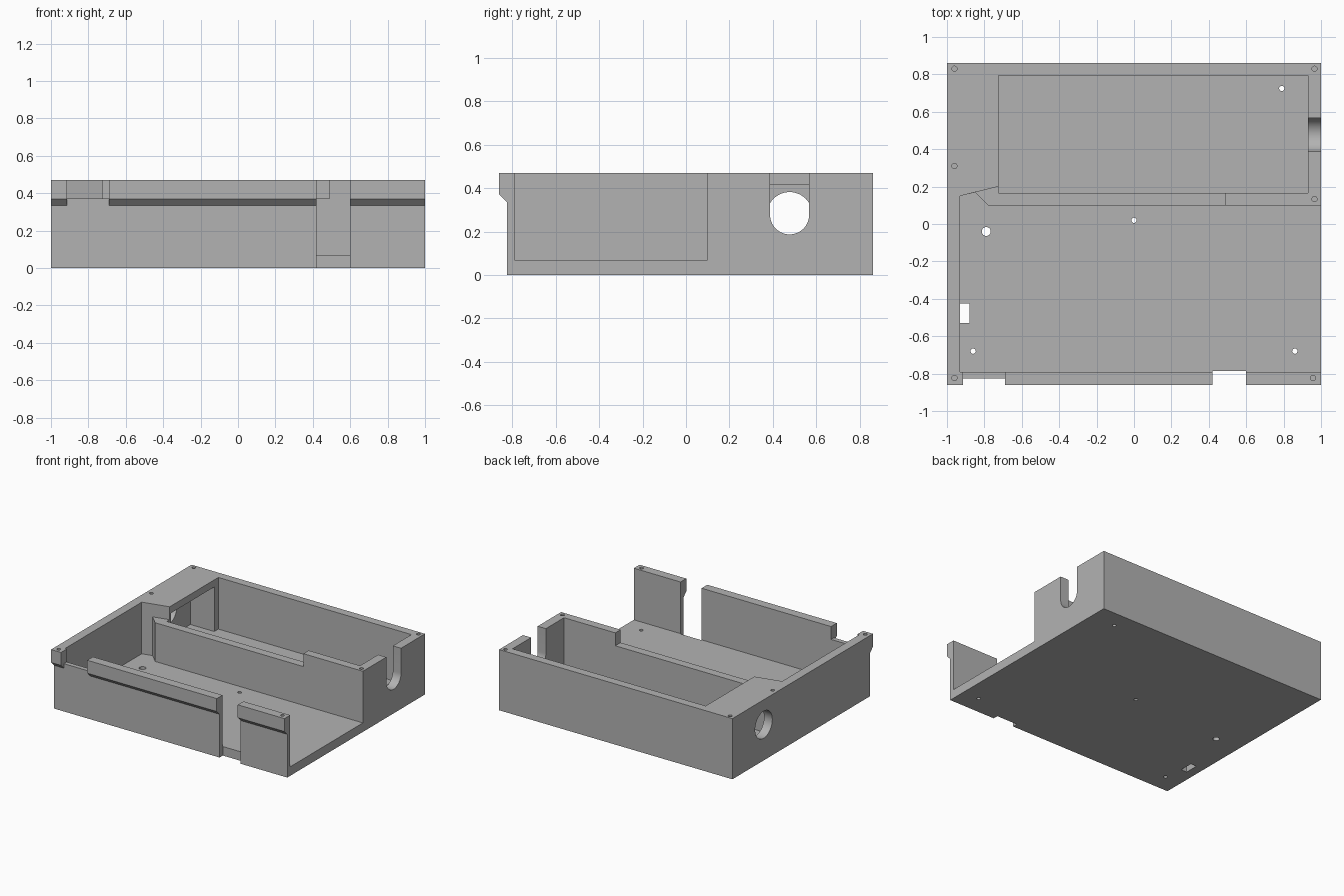
import bpy, bmesh, math
from mathutils import Vector

cube = bpy.data.objects.get("Cube")
if cube:
    bpy.data.objects.remove(cube, do_unlink=True)

grey = bpy.data.materials.new("plain grey")
grey.use_nodes = True
grey.diffuse_color = (0.45, 0.45, 0.45, 1)
grey.node_tree.nodes["Principled BSDF"].inputs["Base Color"].default_value = grey.diffuse_color

TOP, FLOOR, LEDGE = 0.47, 0.07, 0.37
OVER = 0.6      # height safely above the rim


def prism(name, outline, lo, hi, axis="z"):
    """Extrude a flat outline: (x, y) along z, or (y, z) along x."""
    bm = bmesh.new()
    place = (lambda a, b: (a, b, lo)) if axis == "z" else (lambda a, b: (lo, a, b))
    face = bm.faces.new([bm.verts.new(place(a, b)) for a, b in outline])
    step = Vector((0, 0, hi - lo)) if axis == "z" else Vector((hi - lo, 0, 0))
    new = bmesh.ops.extrude_face_region(bm, geom=[face])["geom"]
    bmesh.ops.translate(bm, vec=step, verts=[v for v in new if isinstance(v, bmesh.types.BMVert)])
    bmesh.ops.recalc_face_normals(bm, faces=bm.faces)
    mesh = bpy.data.meshes.new(name)
    bm.to_mesh(mesh)
    bm.free()
    mesh.materials.append(grey)
    obj = bpy.data.objects.new(name, mesh)
    bpy.context.collection.objects.link(obj)
    return obj


def rect(x0, x1, y0, y1):
    return [(x0, y0), (x1, y0), (x1, y1), (x0, y1)]


def arc(a, b, r, start=0, end=360, n=24):
    count = n if end - start == 360 else n + 1
    angles = [math.radians(start + (end - start) * i / n) for i in range(count)]
    return [(a + r * math.cos(t), b + r * math.sin(t)) for t in angles]


# Outer block with the chamfered front lip
tray = prism("enclosure_tray", [(-0.825, 0), (0.86, 0), (0.86, TOP), (-0.86, TOP),
                                (-0.86, LEDGE), (-0.825, 0.335)], -1, 1, "x")


def cut(outline, lo, hi, axis="z"):
    cutter = prism("cutter", outline, lo, hi, axis)
    cutter.hide_render = True
    mod = tray.modifiers.new("cut", "BOOLEAN")
    mod.operation, mod.solver, mod.object = "DIFFERENCE", "EXACT", cutter
    graph = bpy.context.evaluated_depsgraph_get()
    mesh = bpy.data.meshes.new_from_object(tray.evaluated_get(graph))
    tray.modifiers.clear()
    tray.data = mesh
    bpy.data.objects.remove(cutter, do_unlink=True)


# Front bay, open on one side, with an angled inner corner
cut([(-0.93, -0.79), (1.1, -0.79), (1.1, 0.10), (-0.78, 0.10), (-0.85, 0.169), (-0.93, 0.15)], FLOOR, OVER)
# Rear bay
cut(rect(-0.725, 0.93, 0.165, 0.795), FLOOR, OVER)
# Lowered part of the divider
cut([(-0.93, 0.05), (0.49, 0.05), (0.49, 0.2), (-0.725, 0.2), (-0.93, 0.15)], LEDGE, OVER)
# Pocket under the side roof, opening into the rear bay
cut(rect(-0.93, -0.7, 0.215, 0.745), FLOOR, 0.415)
# Round port in one side wall
cut(arc(0.477, 0.277, 0.105, n=48), -1.1, -0.9, "x")
# U-shaped slot in the other side wall
cut(arc(0.477, 0.277, 0.09, 180, 360) + [(0.567, OVER), (0.387, OVER)], 0.9, 1.1, "x")
# Front gap through wall and floor edge
cut(rect(0.42, 0.6, -1, -0.785), -0.1, OVER)
# Front notch: lower rim and no lip
cut(rect(-0.915, -0.69, -1, -0.78), LEDGE, OVER)
cut(rect(-0.915, -0.69, -1, -0.825), 0.3, OVER)
# Floor openings
cut(rect(-0.93, -0.88, -0.53, -0.425), -0.1, 0.2)
for x, y, r in [(0, 0.02, 0.014), (0.86, -0.68, 0.014), (-0.86, -0.68, 0.014),
                (0.79, 0.725, 0.014), (-0.79, -0.04, 0.024)]:
    cut(arc(x, y, r), -0.1, 0.2)
# Blind screw holes in the rim
for x, y in [(-0.96, 0.83), (0.965, 0.83), (-0.96, 0.31), (0.965, 0.133), (-0.96, -0.823), (0.957, -0.823)]:
    cut(arc(x, y, 0.014), 0.38, OVER)

# Smooth round holes, crisp edges elsewhere
bpy.ops.object.select_all(action="DESELECT")
tray.select_set(True)
bpy.context.view_layer.objects.active = tray
bpy.ops.object.shade_smooth_by_angle(angle=math.radians(30))
